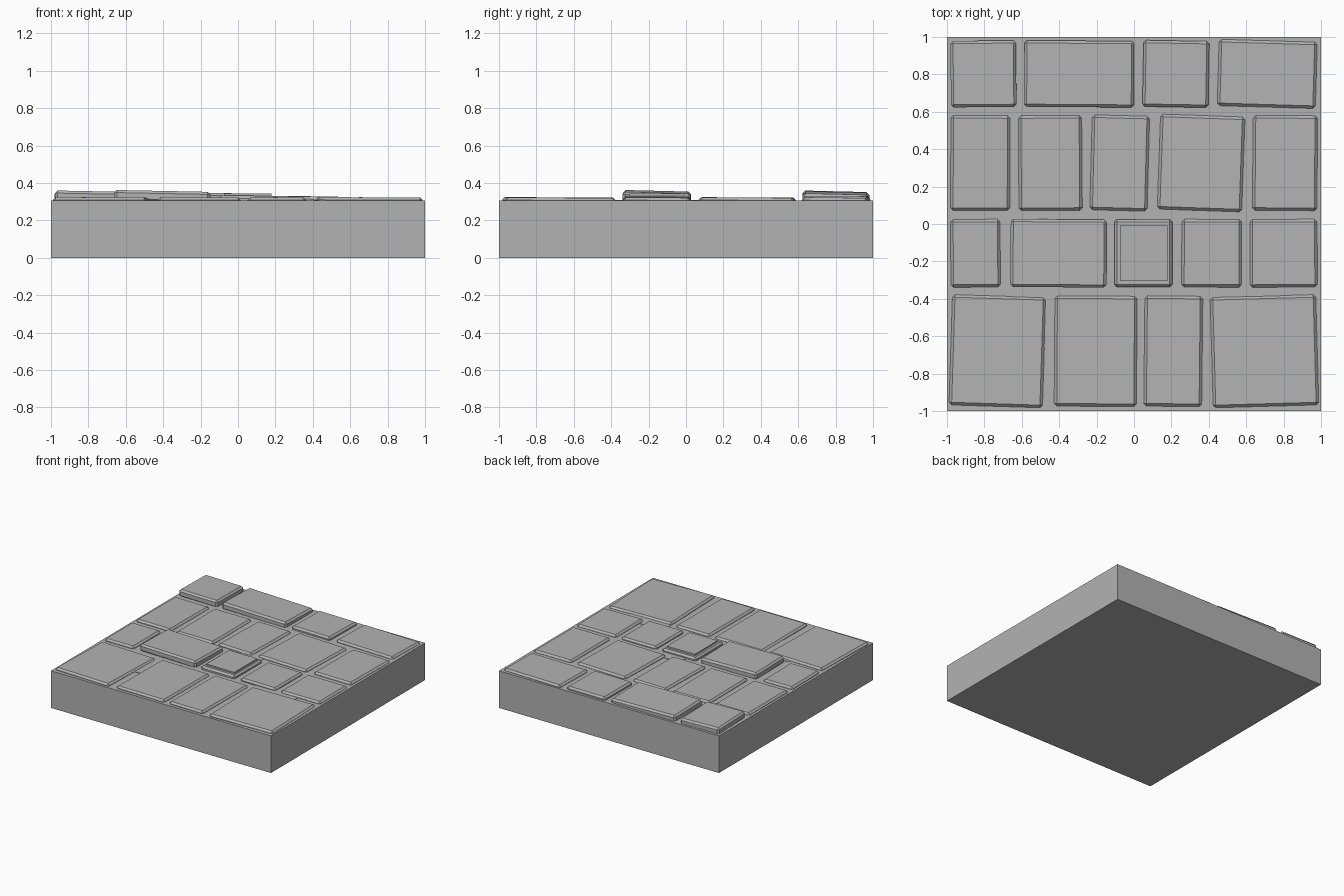
import bpy, bmesh
from math import radians
from mathutils import Matrix

cube = bpy.data.objects.get("Cube")
if cube:
    bpy.data.objects.remove(cube)

stone_grey = bpy.data.materials.new("stone grey")
stone_grey.use_nodes = True
colour = (0.45, 0.45, 0.45, 1)
stone_grey.diffuse_color = colour
stone_grey.node_tree.nodes["Principled BSDF"].inputs["Base Color"].default_value = colour

GROUND = 0.305  # top of the slab
SUNK = 0.06     # depth of each stone below its top


def block(name, x0, x1, y0, y1, z0, z1, turn=0, tilt_x=0, tilt_y=0, bevel=0):
    """Box with optional turn, tilt of its top and chamfered edges."""
    bm = bmesh.new()
    bmesh.ops.create_cube(bm, size=1)
    bmesh.ops.scale(bm, vec=(x1 - x0, y1 - y0, z1 - z0), verts=bm.verts)
    if bevel:
        bmesh.ops.bevel(bm, geom=bm.edges[:], offset=bevel, segments=1,
                        affect='EDGES', profile=0.5)
    # shear gives the gently sloping top
    for v in bm.verts:
        v.co.z += v.co.x * tilt_x + v.co.y * tilt_y
    bmesh.ops.rotate(bm, matrix=Matrix.Rotation(radians(turn), 3, 'Z'), verts=bm.verts)
    mesh = bpy.data.meshes.new(name)
    bm.to_mesh(mesh)
    bm.free()
    mesh.materials.append(stone_grey)
    obj = bpy.data.objects.new(name, mesh)
    obj.location = ((x0 + x1) / 2, (y0 + y1) / 2, (z0 + z1) / 2)
    bpy.context.collection.objects.link(obj)
    return obj


# Slab under the paving
block("base_slab", -1, 1, -1, 1, 0, GROUND)

# Paving rows: name, y range, stones as (x start, x end, turn, top height)
rows = [
    ("front", -0.975, -0.385, [(-0.98, -0.48, -1.8, 0.322), (-0.425, 0.015, -0.4, 0.322),
                               (0.055, 0.365, -0.6, 0.322), (0.415, 0.98, 1.6, 0.322)]),
    ("middle", -0.338, 0.025, [(-0.98, -0.715, 0.4, 0.323), (-0.66, -0.147, -0.4, 0.353),
                               (-0.105, 0.205, 0, 0.331), (0.255, 0.575, -0.3, 0.326),
                               (0.62, 0.98, 0.3, 0.322)]),
    ("upper", 0.072, 0.58, [(-0.98, -0.663, -0.3, 0.322), (-0.617, -0.278, 0.4, 0.322),
                            (-0.23, 0.077, -1.5, 0.322), (0.133, 0.585, -2, 0.322),
                            (0.635, 0.98, -0.5, 0.322)]),
    ("back", 0.625, 0.98, [(-0.98, -0.63, 0.5, 0.352), (-0.587, 0, -0.4, 0.346),
                           (0.048, 0.4, -1, 0.33), (0.45, 0.975, -1.7, 0.322)]),
]
for row, y0, y1, stones in rows:
    for i, (x0, x1, turn, top) in enumerate(stones, 1):
        raised = top > 0.34
        block(f"{row}_stone_{i}", x0, x1, y0, y1, top - SUNK, top, turn,
              -0.02 if raised else -0.004, -0.025 if raised else -0.004, bevel=0.014)

# Raised square on the centre stone
block("centre_cap", -0.075, 0.18, -0.305, -0.008, GROUND, 0.343, tilt_x=-0.004)

# Thin patches of mortar between stones
patches = [(-0.68, -0.26, -0.66, -0.36), (-0.02, 0.18, -0.1, 0.11), (0.41, 0.78, -0.6, -0.28)]
for i, (x0, x1, y0, y1) in enumerate(patches, 1):
    block(f"mortar_patch_{i}", x0, x1, y0, y1, GROUND - 0.004, GROUND + 0.003)
